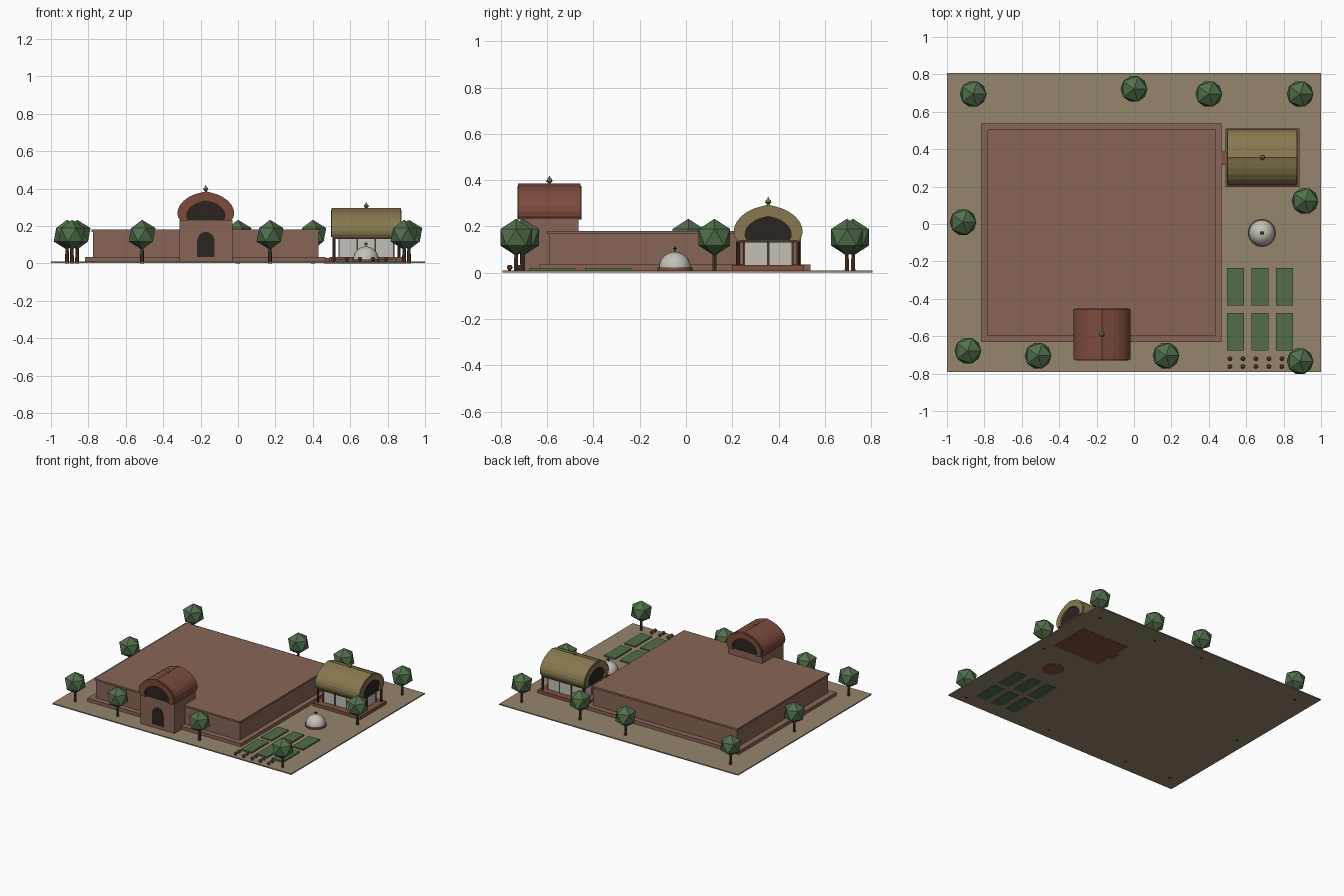
import bpy, bmesh, math
from mathutils import Matrix

if "Cube" in bpy.data.objects:
    bpy.data.objects.remove(bpy.data.objects["Cube"])


def mat(name, r, g, b):
    m = bpy.data.materials.new(name)
    m.diffuse_color = (r, g, b, 1)
    m.use_nodes = True
    m.node_tree.nodes["Principled BSDF"].inputs["Base Color"].default_value = m.diffuse_color
    return m


SAND = mat("sand", .30, .235, .155)
BRICK = mat("brick", .25, .13, .095)
RED = mat("red_tile", .20, .07, .045)
GOLD = mat("gold_tile", .24, .19, .08)
BASE = mat("base_red", .22, .085, .055)
DARK = mat("dark", .025, .018, .015)
WOOD = mat("wood", .07, .04, .025)
PANE = mat("pane", .55, .53, .48)
LEAF = mat("leaf", .085, .16, .075)
BED = mat("bed_green", .085, .15, .07)


def finish(name, bm, material, loc=(0, 0, 0), rot=0):
    bmesh.ops.recalc_face_normals(bm, faces=bm.faces)
    me = bpy.data.meshes.new(name)
    bm.to_mesh(me)
    bm.free()
    me.materials.append(material)
    ob = bpy.data.objects.new(name, me)
    ob.location = loc
    ob.rotation_euler.z = rot
    bpy.context.collection.objects.link(ob)
    return ob


def box(name, x0, x1, y0, y1, z0, z1, material):
    bm = bmesh.new()
    m = Matrix.Translation(((x0 + x1) / 2, (y0 + y1) / 2, (z0 + z1) / 2))
    m = m @ Matrix.Diagonal((x1 - x0, y1 - y0, z1 - z0, 1))
    bmesh.ops.create_cube(bm, size=1, matrix=m)
    return finish(name, bm, material)


def lathe(name, profile, loc, material, sides=8, smooth=False):
    bm = bmesh.new()
    vs = [bm.verts.new((r, 0, z)) for r, z in profile]
    es = [bm.edges.new(p) for p in zip(vs, vs[1:])]
    bmesh.ops.spin(bm, geom=vs + es, axis=(0, 0, 1), cent=(0, 0, 0),
                   steps=sides, angle=2 * math.pi)
    bmesh.ops.remove_doubles(bm, verts=bm.verts, dist=1e-5)
    for f in bm.faces:
        f.smooth = smooth
    return finish(name, bm, material, loc)


# half of the onion-arch outline, unit half-width and height
HALF = [(.90, 0), (.97, .1), (1, .22), (.98, .37), (.91, .52), (.78, .67),
        (.60, .80), (.40, .89), (.20, .945), (.07, .975)]
ARCH = [(-x, z) for x, z in HALF] + [(0, 1)] + HALF[::-1]


def arch(name, w, h, outer, inner, y0, y1, loc, rot, material):
    """Onion arch extruded along local y; hollow when inner is given."""
    bm = bmesh.new()

    def ring(s, y):
        return [bm.verts.new((x * s * w, y, z * s * h)) for x, z in ARCH]
    of, ob = ring(outer, y0), ring(outer, y1)
    n = len(ARCH)
    if inner:
        nf, nb = ring(inner, y0), ring(inner, y1)
        for a, b in ((of, ob), (nf, nb), (of, nf), (ob, nb)):
            for i in range(n - 1):
                bm.faces.new((a[i], a[i + 1], b[i + 1], b[i]))
        for i in (0, n - 1):
            bm.faces.new((of[i], ob[i], nb[i], nf[i]))
    else:
        for i in range(n):
            j = (i + 1) % n
            bm.faces.new((of[i], of[j], ob[j], ob[i]))
        bm.faces.new(of)
        bm.faces.new(ob)
    return finish(name, bm, material, loc, rot)


def onion_roof(name, w, h, length, loc, rot, material):
    k = length / 2
    arch(name + "_shell", w, h, 1, .84, -k + .004, k - .004, loc, rot, material)
    for s, tag in ((-1, "near"), (1, "far")):
        a, b = sorted((s * k, s * (k - .02)))
        arch(f"{name}_{tag}_rim", w, h, .93, .67, a, b, loc, rot, material)
    arch(name + "_infill", w, h, .70, None, -k + .012, k - .012, loc, rot, DARK)
    lathe(name + "_finial", [(0, -.01), (.006, -.01), (.005, .004), (.014, .012),
                             (.011, .02), (.004, .027), (0, .038)],
          (loc[0], loc[1], loc[2] + h - .003), GOLD)


# ground and main hall
box("ground", -1, 1, -.792, .806, .002, .010, SAND)
box("hall_plinth", -.818, .467, -.632, .538, .008, .035, BRICK)
box("hall_walls", -.774, .430, -.592, .496, .03, .170, BRICK)
box("hall_roof_slab", -.782, .437, -.600, .504, .168, .181, BRICK)

# front gatehouse
GX, GY = -.172, -.590
box("gate_walls", GX - .142, GX + .142, -.715, -.464, .008, .232, BRICK)
bm = bmesh.new()
pts = [(-.047, .035), (.047, .035)]
pts += [(.047 * math.cos(t * math.pi / 10), .118 + .050 * math.sin(t * math.pi / 10))
        for t in range(11)]
face = bm.faces.new([bm.verts.new((x, 0, z)) for x, z in pts])
ext = bmesh.ops.extrude_face_region(bm, geom=[face])
bmesh.ops.translate(bm, vec=(0, .01, 0),
                    verts=[v for v in ext["geom"] if isinstance(v, bmesh.types.BMVert)])
finish("gate_door", bm, DARK, (GX, -.718, 0))
onion_roof("gate_roof", .152, .156, .278, (GX, GY, .230), 0, RED)

# side pavilion
PX, PY = .686, .355
box("pavilion_base", .488, .885, .198, .510, 0, .033, BASE)
box("pavilion_link", .46, .49, .315, .388, 0, .030, BASE)
box("pavilion_panes", .540, .832, .250, .460, .03, .132, PANE)
box("pavilion_beam", .505, .867, .222, .488, .130, .142, WOOD)
for i, x in enumerate((.512, .860)):
    for j, y in enumerate((.225, .485)):
        lathe(f"pavilion_post_{i}{j}", [(0, .03), (.008, .03), (.008, .135), (0, .135)],
              (x, y, 0), WOOD)
for i, x in enumerate((.540, .637, .735, .832)):
    for j, y in enumerate((.250, .460)):
        box(f"pavilion_mullion_{i}{j}", x - .004, x + .004, y - .004, y + .004, .03, .132, WOOD)
for i, x in enumerate((.540, .832)):
    box(f"pavilion_side_mullion_{i}", x - .004, x + .004, PY - .005, PY + .005, .03, .132, WOOD)
onion_roof("pavilion_roof", .149, .155, .378, (PX, PY, .140), math.pi / 2, GOLD)

# small dome with finial
DX, DY = .684, -.048
lathe("dome_base", [(0, 0), (.075, 0), (.075, .022), (0, .022)], (DX, DY, 0), BASE, 24)
lathe("dome", [(.069 * math.cos(a * math.pi / 16), .020 + .070 * math.sin(a * math.pi / 16))
               for a in range(8)] + [(0, .09)], (DX, DY, 0), PANE, 24, True)
lathe("dome_stem", [(0, .085), (.003, .085), (.003, .113), (0, .113)], (DX, DY, 0), WOOD)
box("dome_crossbar", DX - .011, DX + .011, DY - .009, DY + .009, .102, .106, WOOD)

# garden beds and round bollards
for i in range(3):
    for j, y in enumerate((-.336, -.577)):
        x = .543 + .131 * i
        box(f"garden_bed_{i}{j}", x - .045, x + .045, y - .1, y + .1, 0, .020, BED)
for i in range(5):
    for j, y in enumerate((-.720, -.762)):
        lathe(f"bollard_{i}{j}", [(0, .005), (.006, .005), (.006, .014), (.012, .019),
                                  (.012, .027), (.006, .034), (0, .034)],
              (.513 + .0695 * i, y, 0), BASE)

# trees
TREES = [(-.86, .695), (0, .722), (.40, .695), (.888, .695), (.914, .123), (.888, -.734),
         (.171, -.704), (-.513, -.704), (-.888, -.678), (-.914, .010)]
for i, (x, y) in enumerate(TREES):
    lathe(f"tree_trunk_{i}", [(0, 0), (.011, 0), (.008, .11), (0, .11)], (x, y, 0), WOOD, 6)
    bm = bmesh.new()
    bmesh.ops.create_icosphere(bm, subdivisions=1, radius=.080)
    finish(f"tree_crown_{i}", bm, LEAF, (x, y, .153))
